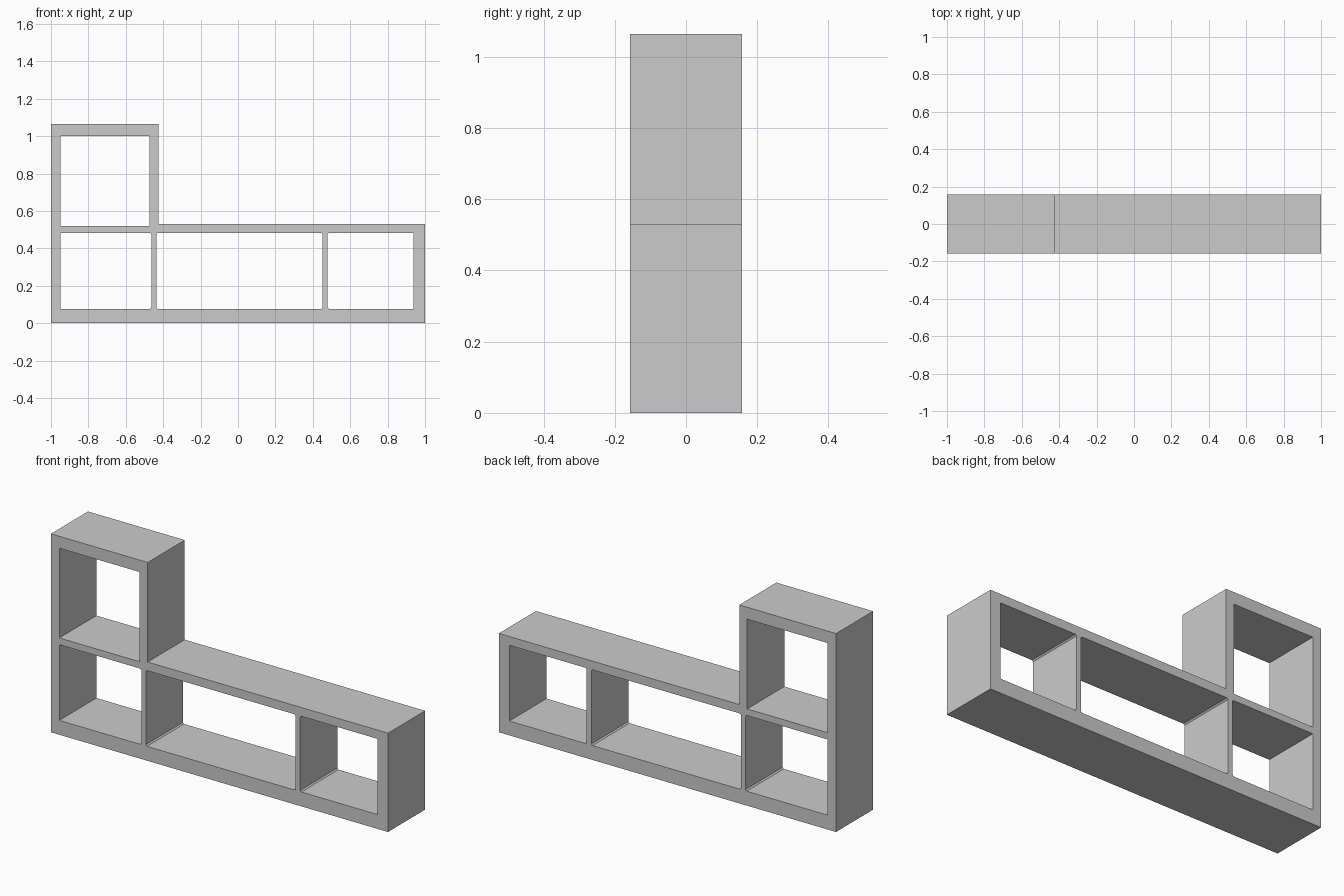
import bpy, bmesh, math
from mathutils import Matrix

if "Cube" in bpy.data.objects:
    bpy.data.objects.remove(bpy.data.objects["Cube"])

HALF_DEPTH = 0.157
C = 0.007  # tiny eased corners beside the dividers


def opening(x0, x1, z0, z1, left=False, right=False):
    """Rectangular compartment, corners eased on the chosen sides."""
    a, b = (C if left else 0), (C if right else 0)
    pts = [(x0 + a, z0), (x1 - b, z0), (x1, z0 + b), (x1, z1 - b),
           (x1 - b, z1), (x0 + a, z1), (x0, z1 - a), (x0, z0 + a)]
    return list(dict.fromkeys(pts))


# L-shaped outer outline and the four compartments
loops = [
    [(-1, 0), (1, 0), (1, 0.53), (-0.426, 0.53), (-0.426, 1.064), (-1, 1.064)],
    opening(-0.95, -0.473, 0.519, 1.0),
    opening(-0.95, -0.463, 0.077, 0.483, right=True),
    opening(-0.437, 0.452, 0.077, 0.483, left=True, right=True),
    opening(0.479, 0.938, 0.077, 0.483, left=True),
]

# Filled profile extruded through the depth
curve = bpy.data.curves.new("shelf_profile", 'CURVE')
curve.dimensions = '2D'
curve.fill_mode = 'BOTH'
curve.extrude = HALF_DEPTH
for pts in loops:
    s = curve.splines.new('POLY')
    s.points.add(len(pts) - 1)
    for p, (x, z) in zip(s.points, pts):
        p.co = (x, z, 0, 1)
    s.use_cyclic_u = True
helper = bpy.data.objects.new("shelf_profile", curve)
bpy.context.collection.objects.link(helper)
bpy.context.view_layer.update()

# Turn the profile upright into a clean flat-shaded mesh
deps = bpy.context.evaluated_depsgraph_get()
mesh = bpy.data.meshes.new_from_object(helper.evaluated_get(deps))
bpy.data.objects.remove(helper)
bm = bmesh.new()
bm.from_mesh(mesh)
bmesh.ops.transform(bm, matrix=Matrix.Rotation(math.pi / 2, 4, 'X'), verts=bm.verts)
bmesh.ops.remove_doubles(bm, verts=bm.verts, dist=1e-4)
bmesh.ops.recalc_face_normals(bm, faces=bm.faces)
for f in bm.faces:
    f.smooth = False
bm.to_mesh(mesh)
bm.free()
shelf = bpy.data.objects.new("shelf_frame", mesh)
bpy.context.collection.objects.link(shelf)
